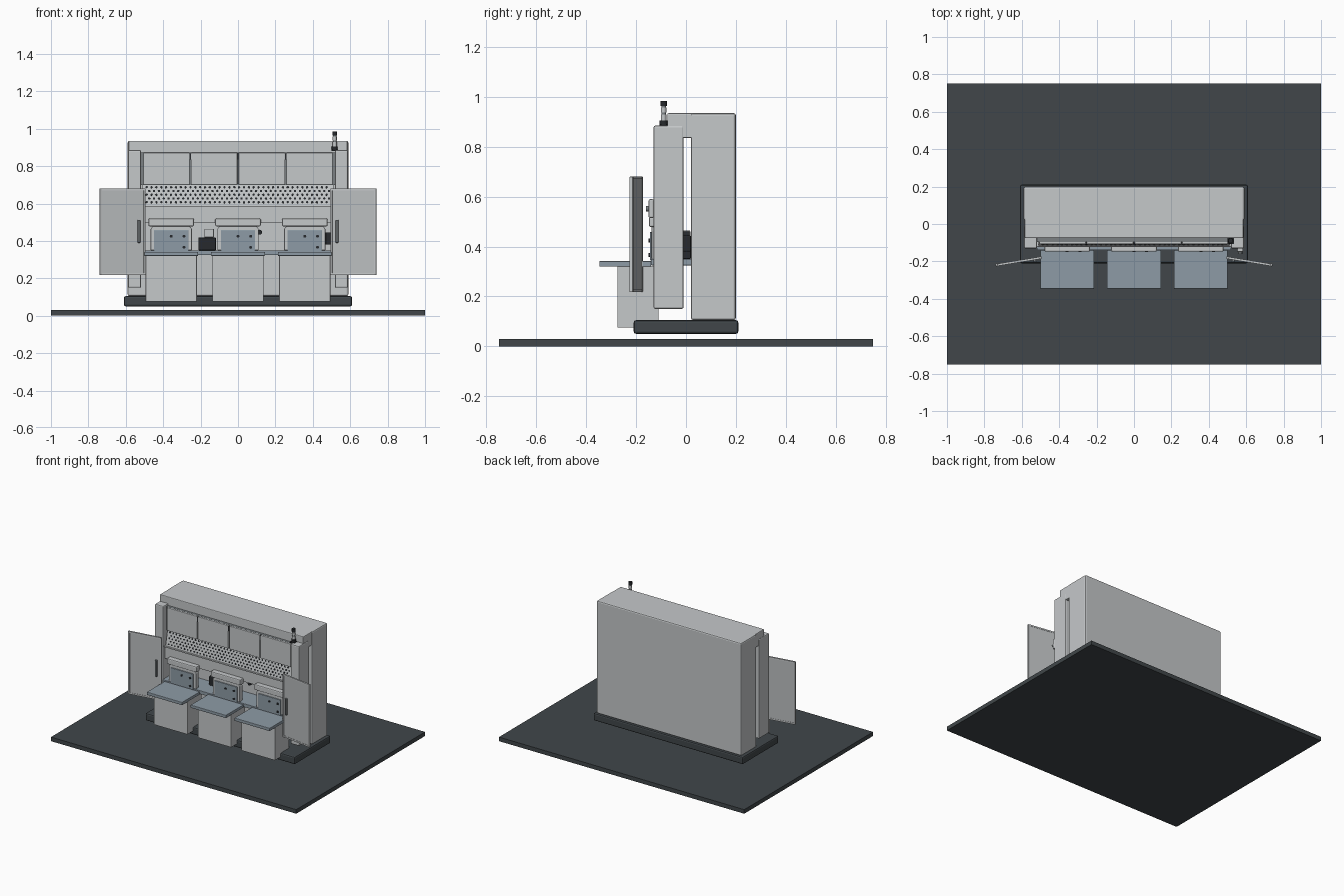
import bpy, bmesh, math
from mathutils import Matrix, Vector

if "Cube" in bpy.data.objects:
    bpy.data.objects.remove(bpy.data.objects["Cube"])


def material(name, rgb):
    m = bpy.data.materials.new(name)
    m.diffuse_color = (*rgb, 1)
    m.use_nodes = True
    m.node_tree.nodes["Principled BSDF"].inputs["Base Color"].default_value = m.diffuse_color
    return m


LIGHT = material("light grey", (0.56, 0.58, 0.59))
DOOR = material("door grey", (0.49, 0.51, 0.52))
FLOOR = material("dark slate", (0.052, 0.062, 0.068))
BLACK = material("near black", (0.02, 0.023, 0.026))
BLUE = material("steel blue", (0.27, 0.33, 0.38))
MID = material("mid grey", (0.2, 0.22, 0.23))


def finish(bm, name, mat, bevel=0.0):
    me = bpy.data.meshes.new(name)
    bm.to_mesh(me)
    bm.free()
    ob = bpy.data.objects.new(name, me)
    bpy.context.collection.objects.link(ob)
    me.materials.append(mat)
    if bevel:
        mod = ob.modifiers.new("bevel", 'BEVEL')
        mod.width, mod.segments = bevel, 2
    return ob


def box(name, x, y, z, mat, bevel=0.0):
    """Box from (min, max) ranges on each axis."""
    bm = bmesh.new()
    bmesh.ops.create_cube(bm, size=1)
    for v in bm.verts:
        v.co = Vector([(a + b) / 2 + c * (b - a) for c, (a, b) in zip(v.co, (x, y, z))])
    return finish(bm, name, mat, bevel)


def cylinder(name, centre, radius, length, mat, axis='Z', sides=20):
    bm = bmesh.new()
    rot = Matrix.Rotation(math.pi / 2, 4, 'X') if axis == 'Y' else Matrix()
    bmesh.ops.create_cone(bm, cap_ends=True, segments=sides, radius1=radius, radius2=radius,
                          depth=length, matrix=Matrix.Translation(centre) @ rot)
    for f in bm.faces:
        f.smooth = len(f.verts) == 4
    ob = finish(bm, name, mat)
    for e in ob.data.edges:
        a, b = (ob.data.vertices[i].co for i in e.vertices)
        k = 1 if axis == 'Y' else 2
        e.use_edge_sharp = abs(a[k] - b[k]) < 1e-5 if hasattr(e, "use_edge_sharp") else False
    return ob


def prism(name, points, y0, y1, mat, bevel=0.0):
    """Outline in x and z, extruded along y."""
    bm = bmesh.new()
    face = bm.faces.new([bm.verts.new((x, y0, z)) for x, z in points])
    ext = bmesh.ops.extrude_face_region(bm, geom=[face])
    for v in ext["geom"]:
        if isinstance(v, bmesh.types.BMVert):
            v.co.y = y1
    bmesh.ops.recalc_face_normals(bm, faces=bm.faces)
    return finish(bm, name, mat, bevel)


# Floor slab and plinth
box("floor_slab", (-1, 1), (-0.75, 0.75), (0, 0.03), FLOOR)
box("plinth", (-0.61, 0.61), (-0.21, 0.21), (0.05, 0.105), FLOOR, 0.01)

# Cabinet: rear body, top bridge and front columns
box("rear_body", (-0.59, 0.59), (0.02, 0.2), (0.105, 0.935), LIGHT, 0.009)
box("top_bridge", (-0.585, 0.585), (-0.075, 0.035), (0.835, 0.935), LIGHT, 0.005)
for s, side in ((-1, "left"), (1, "right")):
    box(side + "_column", sorted((s * 0.518, s * 0.588)), (-0.13, -0.01), (0.15, 0.885), LIGHT, 0.007)

# Upper cabinet doors over a dark backing
box("upper_backing", (-0.518, 0.518), (-0.095, -0.012), (0.7, 0.872), MID)
for i in range(4):
    x = -0.51 + i * 0.255
    box("upper_door", (x + 0.004, x + 0.251), (-0.108, -0.094), (0.702, 0.872), LIGHT, 0.003)
for i in range(1, 4):
    x = -0.51 + i * 0.255
    box("door_catch", (x - 0.004, x + 0.004), (-0.11, -0.1), (0.835, 0.868), BLACK)

# Perforated sloping vent panel
TOP_Y, LOW_Y, Z0, Z1 = -0.092, -0.115, 0.59, 0.7
bm = bmesh.new()
bmesh.ops.create_cube(bm, size=1)
for v in bm.verts:
    front = LOW_Y if v.co.z < 0 else TOP_Y
    v.co = Vector((v.co.x * 1.02, front if v.co.y < 0 else -0.03, Z1 if v.co.z > 0 else Z0))
finish(bm, "vent_panel", LIGHT)

bm = bmesh.new()
tilt = math.atan2(TOP_Y - LOW_Y, Z1 - Z0)
for row in range(5):
    z = 0.607 + row * 0.02
    y = LOW_Y + (TOP_Y - LOW_Y) * (z - Z0) / (Z1 - Z0)
    for col in range(38):
        x = -0.488 + col * 0.026 + (row % 2) * 0.013
        if x < 0.495:
            place = Matrix.Translation((x, y, z)) @ Matrix.Rotation(math.pi / 2 - tilt, 4, 'X')
            bmesh.ops.create_cone(bm, cap_ends=True, segments=8, radius1=0.0065, radius2=0.0065,
                                  depth=0.003, matrix=place)
finish(bm, "vent_holes", BLACK)

# Middle panel and work deck
box("vent_lip", (-0.518, 0.518), (-0.122, -0.03), (0.582, 0.592), LIGHT, 0.002)
box("middle_panel", (-0.518, 0.518), (-0.112, -0.03), (0.495, 0.584), LIGHT, 0.003)
box("work_deck", (-0.518, 0.518), (-0.14, 0.022), (0.325, 0.35), BLUE, 0.002)

# Three workstations
for c in (-0.357, 0, 0.357):
    box("pedestal", (c - 0.137, c + 0.137), (-0.275, -0.11), (0.075, 0.322), LIGHT, 0.003)
    box("tray", (c - 0.144, c + 0.144), (-0.347, -0.14), (0.32, 0.342), BLUE, 0.003)
    box("station_header", (c - 0.122, c + 0.122), (-0.148, -0.105), (0.478, 0.52), LIGHT, 0.007)
    outline = [(-0.11, 0.35), (0.11, 0.35), (0.11, 0.465), (0.09, 0.488), (-0.09, 0.488), (-0.11, 0.465)]
    prism("screen_surround", [(c + x, z) for x, z in outline], -0.138, -0.105, LIGHT, 0.003)
    box("screen", (c - 0.092, c + 0.092), (-0.145, -0.136), (0.345, 0.458), BLUE, 0.002)
    for dx, z in ((0, 0.425), (0.068, 0.425), (0.068, 0.366)):
        cylinder("screen_button", (c + dx, -0.146, z), 0.008, 0.008, BLACK, 'Y', 12)

# Small devices standing on the deck
box("device_base", (-0.212, -0.118), (-0.035, 0.02), (0.35, 0.418), BLACK, 0.004)
box("device_head", (-0.18, -0.128), (-0.03, 0.018), (0.418, 0.465), LIGHT, 0.006)
box("side_device", (0.468, 0.495), (-0.03, 0.02), (0.38, 0.445), BLACK, 0.004)
cylinder("device_knob", (0.116, -0.01, 0.447), 0.013, 0.05, BLACK, 'Y', 14)

# Control box on the right column
box("control_box", (0.552, 0.584), (-0.15, -0.128), (0.515, 0.59), LIGHT, 0.006)
cylinder("control_button", (0.568, -0.153, 0.552), 0.011, 0.014, MID, 'Y', 16)

# Open side doors with raised rims and handles
ANGLE = math.atan2(-0.04, 0.245)
WIDTH = 0.248
for s, side in ((-1, "left"), (1, "right")):
    place = Matrix.Translation((s * 0.495, -0.18, 0)) @ Matrix.Rotation(s * ANGLE, 4, 'Z')

    def part(name, x, y, z, mat, bevel=0.0):
        ob = box(side + name, sorted((s * x[0], s * x[1])), y, z, mat, bevel)
        ob.matrix_world = place

    part("_door", (0.002, WIDTH - 0.002), (-0.004, 0.004), (0.222, 0.677), DOOR)
    for x in ((0, 0.01), (WIDTH - 0.012, WIDTH)):
        part("_door_rim", x, (-0.007, 0.007), (0.218, 0.68), LIGHT, 0.002)
    for z in ((0.218, 0.229), (0.67, 0.68)):
        part("_door_rim", (0.01, WIDTH - 0.012), (-0.006, 0.006), z, LIGHT)
    part("_door_handle", (0.03, 0.044), (-0.018, -0.003), (0.39, 0.512), MID, 0.003)

# Signal beacon
for z0, z1, r, mat in ((0.885, 0.906, 0.016, BLACK), (0.906, 0.93, 0.011, LIGHT),
                       (0.93, 0.938, 0.009, MID), (0.938, 0.957, 0.011, LIGHT),
                       (0.957, 0.963, 0.009, MID), (0.963, 0.984, 0.013, BLACK)):
    cylinder("beacon_segment", (0.517, -0.09, (z0 + z1) / 2), r, z1 - z0, mat)
box("beacon_foot", (0.5, 0.534), (-0.107, -0.073), (0.88, 0.889), BLACK)
